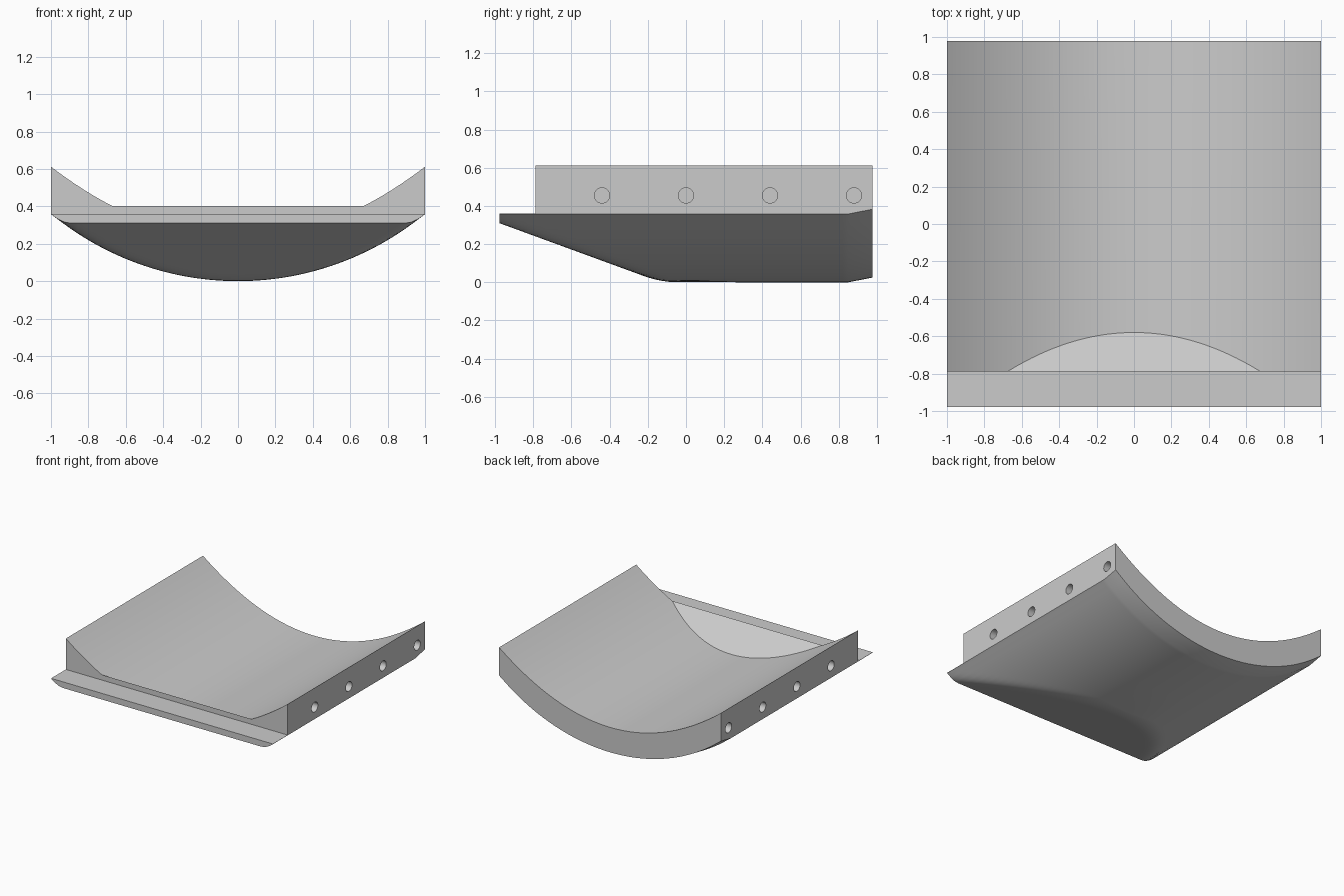
import bpy, bmesh, math
from mathutils import Matrix

old = bpy.data.objects.get("Cube")
if old:
    bpy.data.objects.remove(old, do_unlink=True)

END = 0.978          # half length along y
WALL_Y = -0.788      # front wall of the trough
LIP_Z = 0.36         # top of the front lip
WALL_Z = 0.403       # top of the front wall

grey = bpy.data.materials.new("light grey")
grey.use_nodes = True
grey.diffuse_color = (0.6, 0.6, 0.6, 1)
grey.node_tree.nodes["Principled BSDF"].inputs["Base Color"].default_value = (0.6, 0.6, 0.6, 1)


def make_object(name, bm):
    bmesh.ops.recalc_face_normals(bm, faces=bm.faces[:])
    mesh = bpy.data.meshes.new(name)
    bm.to_mesh(mesh)
    bm.free()
    mesh.materials.append(grey)
    obj = bpy.data.objects.new(name, mesh)
    bpy.context.collection.objects.link(obj)
    return obj


def underside(x, y):
    """Round belly blended into the sloping nose, with a raised rear edge."""
    radius = 1.569
    belly = radius - math.sqrt(radius ** 2 - x * x)
    nose = 0.31 - 0.366 * (y + END)
    blend = 0.035
    h = max(blend - abs(belly - nose), 0) / blend
    z = max(belly, nose) + h * h * blend / 4
    z = min(z, LIP_Z - 0.002)
    return z + 0.025 * max(0, y - 0.85) / (END - 0.85)


def inner(x):
    return 0.228 + 0.384 * x * x


# Solid block with the shaped underside
ROWS, FINE = 64, 60
rear_rows = [0.3, 0.82, 0.85, END]
bm = bmesh.new()
bmesh.ops.create_grid(bm, x_segments=56, y_segments=ROWS, size=1)
for v in bm.verts:
    row = round((v.co.y + 1) / 2 * ROWS)
    v.co.y = -END + row * 0.0148 if row <= FINE else rear_rows[row - FINE - 1]
    v.co.z = underside(v.co.x, v.co.y)
rim = [e for e in bm.edges if e.is_boundary]
wall = bmesh.ops.extrude_edge_only(bm, edges=rim)["geom"]
for v in wall:
    if isinstance(v, bmesh.types.BMVert):
        v.co.z = 0.8
bmesh.ops.holes_fill(bm, edges=[e for e in bm.edges if e.is_boundary], sides=0)
body = make_object("trough_body", bm)


def carve(cutter):
    cutter.hide_render = True
    mod = body.modifiers.new("carve", "BOOLEAN")
    mod.operation = "DIFFERENCE"
    mod.solver = "EXACT"
    mod.object = cutter
    bpy.context.view_layer.objects.active = body
    bpy.ops.object.modifier_apply(modifier=mod.name)
    bpy.data.objects.remove(cutter, do_unlink=True)


# Hollow of the trough, its front end sheared into a ramp
STEPS = 60
slope = (WALL_Z - inner(0)) / (-0.58 - WALL_Y)
section = [(x, inner(x)) for x in (-1.1 + 2.2 * i / STEPS for i in range(STEPS + 1))]
section += [(1.1, 1), (-1.1, 1)]
bm = bmesh.new()
front = [bm.verts.new((x, WALL_Y - (z - WALL_Z) / slope, z)) for x, z in section]
back = [bm.verts.new((x, 1.2, z)) for x, z in section]
bm.faces.new(front)
bm.faces.new(back)
for i in range(len(section)):
    j = (i + 1) % len(section)
    bm.faces.new((front[i], front[j], back[j], back[i]))
carve(make_object("hollow_cutter", bm))

# Step down to the front lip
bm = bmesh.new()
bmesh.ops.create_cube(bm, size=1, matrix=Matrix.Translation((0, WALL_Y - 0.5, LIP_Z + 0.5))
                      @ Matrix.Diagonal((3, 1, 1, 1)))
carve(make_object("lip_cutter", bm))

# Blind bolt holes along both sides
bm = bmesh.new()
for side in (-1, 1):
    for y in (-0.44, 0, 0.44, 0.88):
        bmesh.ops.create_cone(bm, cap_ends=True, segments=32, radius1=0.04, radius2=0.04, depth=0.2,
                              matrix=Matrix.Translation((side, y, 0.455))
                              @ Matrix.Rotation(math.pi / 2, 4, "Y"))
carve(make_object("bolt_hole_cutter", bm))

# Smooth curved faces, keep the hard edges
bpy.ops.object.select_all(action="DESELECT")
body.select_set(True)
bpy.context.view_layer.objects.active = body
bpy.ops.object.shade_smooth_by_angle(angle=math.radians(25))
